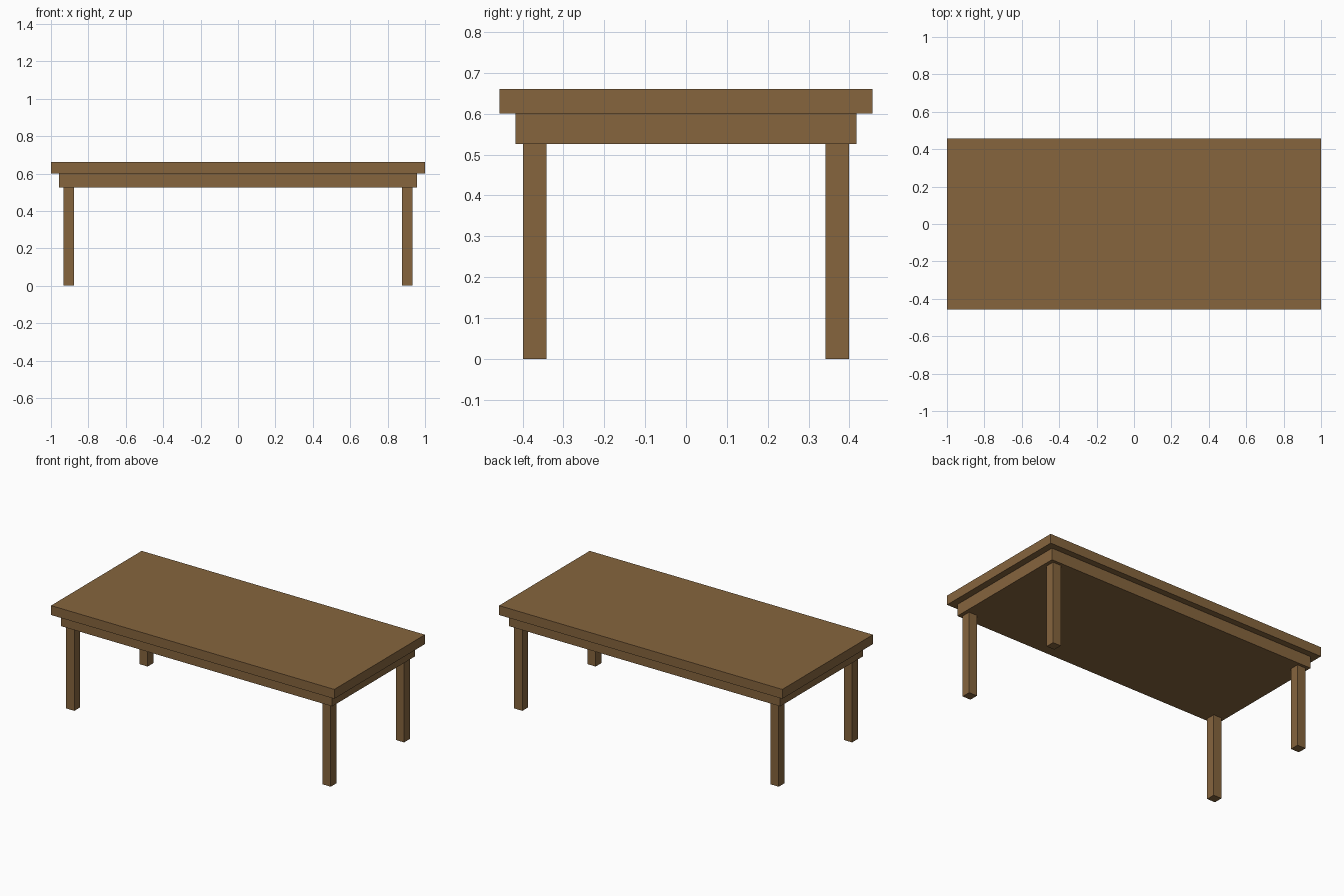
import bpy

if "Cube" in bpy.data.objects:
    bpy.data.objects.remove(bpy.data.objects["Cube"])

wood = bpy.data.materials.new("brown wood")
wood.diffuse_color = (0.238, 0.130, 0.048, 1.0)
wood.use_nodes = True
wood.node_tree.nodes["Principled BSDF"].inputs["Base Color"].default_value = wood.diffuse_color


def box(name, half_x, half_y, z0, z1, x=0.0, y=0.0):
    """Axis-aligned box given by half widths, height range and centre."""
    bpy.ops.mesh.primitive_cube_add(size=1, location=(x, y, (z0 + z1) / 2))
    obj = bpy.context.object
    obj.name = obj.data.name = name
    obj.scale = (2 * half_x, 2 * half_y, z1 - z0)
    bpy.ops.object.transform_apply(location=False, rotation=False, scale=True)
    obj.data.materials.append(wood)
    return obj


LEG_TOP, APRON_TOP, TABLE_TOP = 0.526, 0.601, 0.661

# Overhanging top slab and the solid apron block under it
box("table_top", 1.0, 0.457, APRON_TOP, TABLE_TOP)
box("apron", 0.957, 0.417, LEG_TOP, APRON_TOP)

# Four square legs set in from the corners
for side, sx in (("left", -1), ("right", 1)):
    for end, sy in (("front", -1), ("back", 1)):
        box(f"{end}_{side}_leg", 0.0287, 0.0287, 0.0, LEG_TOP,
            sx * 0.905, sy * 0.370)
